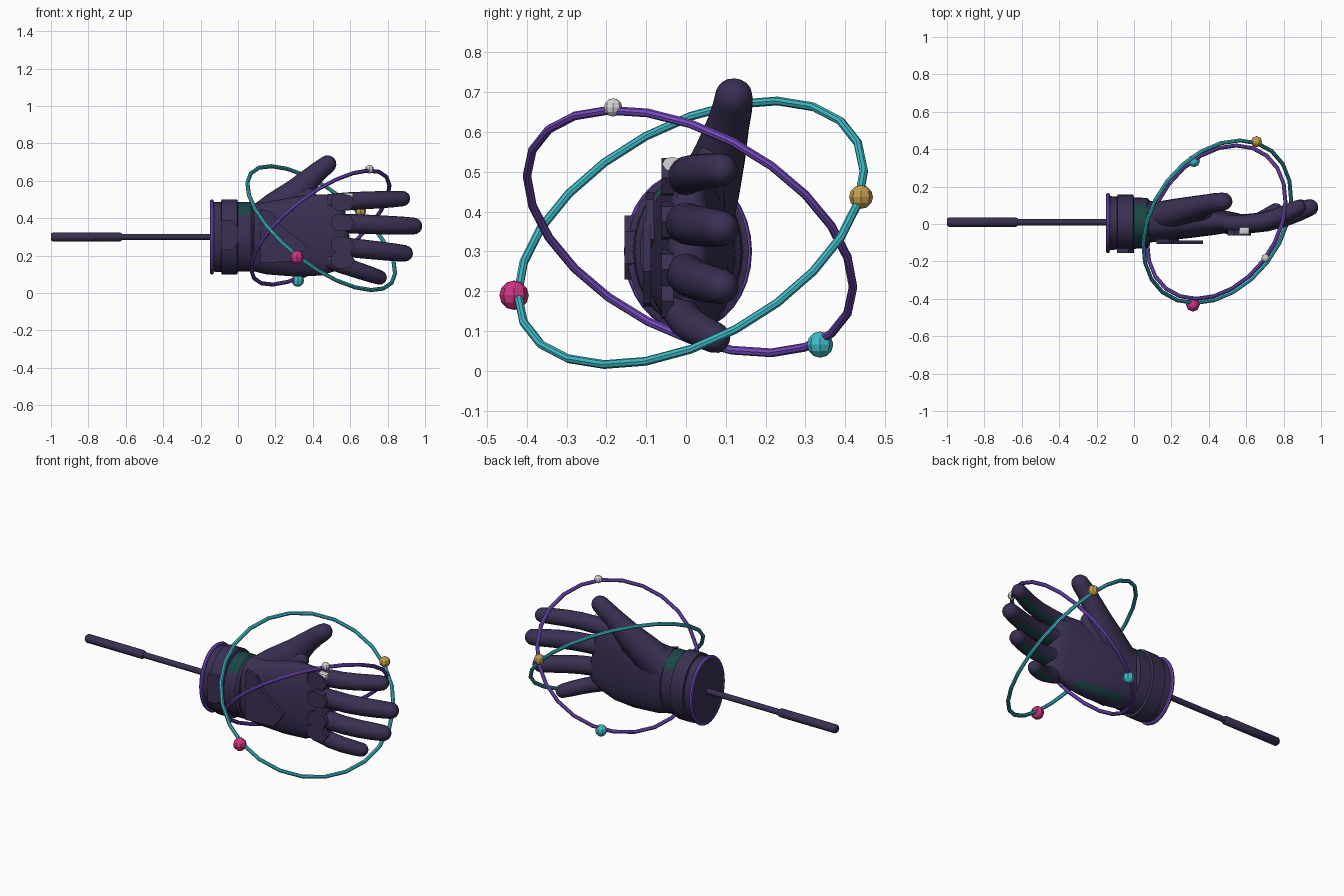
import bpy, bmesh, math
from mathutils import Vector

if "Cube" in bpy.data.objects:
    bpy.data.objects.remove(bpy.data.objects["Cube"])


def material(name, rgb):
    m = bpy.data.materials.new(name)
    m.diffuse_color = (*rgb, 1)
    m.use_nodes = True
    m.node_tree.nodes["Principled BSDF"].inputs["Base Color"].default_value = m.diffuse_color
    return m


DARK = material("dark violet", (0.042, 0.029, 0.085))
TEAL = material("deep teal", (0.010, 0.062, 0.060))
PURPLE = material("bright purple", (0.19, 0.075, 0.55))
CYAN = material("cyan", (0.05, 0.50, 0.58))
PINK = material("pink", (0.62, 0.035, 0.23))
GOLD = material("gold", (0.56, 0.34, 0.08))
WHITE = material("pale grey", (0.68, 0.67, 0.68))


def finish(name, bm, mats, rule=None, angle=35):
    """Turn a bmesh into a named object; rule(face) picks the material."""
    bmesh.ops.recalc_face_normals(bm, faces=bm.faces)
    bm.normal_update()
    if rule:
        for f in bm.faces:
            f.material_index = int(rule(f.normal, f.calc_center_median()))
    me = bpy.data.meshes.new(name)
    bm.to_mesh(me)
    bm.free()
    ob = bpy.data.objects.new(name, me)
    bpy.context.collection.objects.link(ob)
    for m in mats:
        me.materials.append(m)
    if angle:
        bpy.ops.object.select_all(action='DESELECT')
        ob.select_set(True)
        bpy.context.view_layer.objects.active = ob
        bpy.ops.object.shade_smooth_by_angle(angle=math.radians(angle))
    return ob


def loft(name, secs, mats, rule=None, sides=16, power=1.0, round_tip=False, angle=40):
    """Skin oval sections (x, y, z, y radius, cross radius) along a path."""
    secs = [(Vector(s[:3]), s[3], s[4]) for s in secs]
    if round_tip:
        c, a, b = secs[-1]
        t = (c - secs[-2][0]).normalized()
        for k in (25, 50, 70, 84):
            s, q = math.sin(math.radians(k)), math.cos(math.radians(k))
            secs.append((c + t * a * s, a * q, b * q))
    bm = bmesh.new()
    rings = []
    for i, (c, a, b) in enumerate(secs):
        t = secs[min(i + 1, len(secs) - 1)][0] - secs[max(i - 1, 0)][0]
        t.normalize()
        u = Vector((0, 1, 0)) - t * t.y
        u.normalize()
        v = t.cross(u)
        ring = []
        for k in range(sides):
            w = 2 * math.pi * k / sides
            p, q = math.cos(w), math.sin(w)
            p = math.copysign(abs(p) ** power, p)
            q = math.copysign(abs(q) ** power, q)
            ring.append(bm.verts.new(c + u * a * p + v * b * q))
        rings.append(ring)
    for r, s in zip(rings, rings[1:]):
        for k in range(sides):
            n = (k + 1) % sides
            bm.faces.new((r[k], r[n], s[n], s[k]))
    bm.faces.new(rings[0])
    bm.faces.new(rings[-1])
    return finish(name, bm, mats, rule, angle)


def hoop(name, centre, normal, ru, rv, tube, mat, segs=24, sides=8):
    """Closed tube ring around the normal, with two radii."""
    n = Vector(normal).normalized()
    u = Vector((0, 1, 0)) - n * n.y
    u.normalize()
    v = n.cross(u)
    bm = bmesh.new()
    rings = []
    for i in range(segs):
        w = 2 * math.pi * i / segs
        d = u * math.cos(w) + v * math.sin(w)
        c = Vector(centre) + u * ru * math.cos(w) + v * rv * math.sin(w)
        rings.append([bm.verts.new(c + tube * (d * math.cos(h) + n * math.sin(h)))
                      for h in (2 * math.pi * k / sides for k in range(sides))])
    for i in range(segs):
        r, s = rings[i], rings[(i + 1) % segs]
        for k in range(sides):
            m = (k + 1) % sides
            bm.faces.new((r[k], r[m], s[m], s[k]))
    return finish(name, bm, [mat])


def bead(name, pos, r, mat):
    bm = bmesh.new()
    bmesh.ops.create_uvsphere(bm, u_segments=8, v_segments=6, radius=r)
    bmesh.ops.translate(bm, vec=pos, verts=bm.verts)
    finish(name, bm, [mat], angle=None)


def plate(name, outline, y, thick, mat):
    """Flat panel facing the front, outlined in x and z."""
    bm = bmesh.new()
    f = bm.faces.new([bm.verts.new((x, y, z)) for x, z in outline])
    ext = bmesh.ops.extrude_face_region(bm, geom=[f])
    vs = [e for e in ext['geom'] if isinstance(e, bmesh.types.BMVert)]
    bmesh.ops.translate(bm, vec=(0, thick, 0), verts=vs)
    finish(name, bm, [mat], angle=None)


# Support rod with thicker grip
loft("rod", [(-0.64, 0.01, 0.3, 0.017, 0.017), (-0.12, 0.01, 0.3, 0.017, 0.017)], [DARK], sides=10)
loft("rod_grip", [(x, 0.01, 0.3, r, r) for x, r in
                  ((-1.0, 0.018), (-0.99, 0.025), (-0.63, 0.025), (-0.62, 0.018))], [DARK], sides=10)

# Stepped wrist cuff, teal on the thumb side
loft("cuff", [(x, 0.005, 0.3, a, b) for x, a, b in
              ((-0.15, 0.145, 0.185), (-0.09, 0.142, 0.188), (-0.088, 0.153, 0.2),
               (-0.005, 0.153, 0.2), (0.0, 0.138, 0.186), (0.07, 0.134, 0.186),
               (0.085, 0.12, 0.175))],
     [DARK, TEAL], lambda n, c: c.x > 0.0 and c.x < 0.08 and n.z > 0.45, sides=28, angle=30)
hoop("cuff_ring", (-0.14, 0.005, 0.3), (1, 0, 0), 0.15, 0.19, 0.011, PURPLE, 32)
plate("cuff_panel", [(-0.09, 0.39), (-0.03, 0.39), (0.0, 0.35), (0.0, 0.27), (-0.03, 0.23), (-0.09, 0.23)],
      -0.155, 0.03, DARK)

# Palm, teal along the little finger edge
loft("palm", [(0.04, 0.01, 0.30, 0.115, 0.172), (0.15, 0.015, 0.295, 0.105, 0.195),
              (0.30, 0.015, 0.30, 0.09, 0.213), (0.42, 0.012, 0.31, 0.072, 0.218),
              (0.50, 0.01, 0.325, 0.058, 0.205), (0.56, 0.005, 0.335, 0.05, 0.185),
              (0.59, 0.005, 0.34, 0.03, 0.165)],
     [DARK, TEAL], lambda n, c: c.y > 0.03 and n.z < -0.45 and 0.12 < c.x < 0.45,
     sides=28, power=0.8, angle=60)

# Thumb with a broad root
loft("thumb", [(0.10, 0.035, 0.36, 0.08, 0.10), (0.22, 0.055, 0.45, 0.08, 0.10),
               (0.32, 0.085, 0.54, 0.065, 0.078), (0.39, 0.105, 0.615, 0.054, 0.058),
               (0.435, 0.115, 0.655, 0.051, 0.052), (0.478, 0.12, 0.688, 0.048, 0.048)],
     [DARK], round_tip=True, angle=60)
loft("thumb_web", [(0.26, 0.04, 0.40, 0.06, 0.10), (0.33, 0.05, 0.48, 0.05, 0.07),
                   (0.375, 0.06, 0.53, 0.035, 0.05)], [DARK], round_tip=True, angle=60)

# Fingers: base z, tip z, tip x, radius; each bends toward the palm side
FINGERS = {"index": (0.485, 0.505, 0.925, 0.046), "middle": (0.375, 0.358, 0.99, 0.050),
           "ring": (0.255, 0.212, 0.94, 0.049), "little": (0.175, 0.083, 0.80, 0.043)}
for name, (z0, z1, tip, r) in FINGERS.items():
    x0, x1 = 0.48, tip - r
    shift = -0.015 if name == "little" else 0.0
    path = []
    for t, y, s in ((0, 0.005, 0.95), (0.25, 0.0, 1.05), (0.5, 0.012, 1.03),
                    (0.7, 0.035, 1.0), (0.86, 0.062, 0.97), (1, 0.088, 0.9)):
        path.append((x0 + (x1 - x0) * t, y + shift, z0 + (z1 - z0) * t, r * s, r * s))
    loft(name + "_finger", path, [DARK, TEAL],
         lambda n, c: n.z < -0.7 and n.y > 0 and 0.62 < c.x < 0.86,
         round_tip=True, angle=60)
    # Angular knuckle guard over the finger root
    plate(name + "_knuckle_guard",
          [(0.50, z0 + 0.03), (0.54, z0 + 0.05), (0.60, z0 + 0.038), (0.625, z0),
           (0.60, z0 - 0.04), (0.54, z0 - 0.045), (0.50, z0 - 0.025)], -0.062, 0.03, DARK)

# Pale knuckle stud
loft("knuckle_stud", [(0.565, -0.035, 0.52, 0.025, 0.018), (0.615, -0.035, 0.52, 0.025, 0.018)],
     [WHITE], sides=8)

# Angular panels on the back of the hand
plate("hand_panel", [(0.20, 0.385), (0.37, 0.25), (0.31, 0.17), (0.12, 0.16), (0.12, 0.33)],
      -0.108, 0.02, DARK)
plate("hand_panel_upper", [(0.12, 0.45), (0.19, 0.43), (0.24, 0.33), (0.12, 0.29)], -0.10, 0.02, DARK)

# Two tilted orbit hoops and their beads
hoop("cyan_orbit", (0.445, 0.012, 0.347), (0.56, -0.412, 0.72), 0.477, 0.477, 0.011, CYAN)
hoop("purple_orbit", (0.44, 0.01, 0.35), (-0.559, 0.395, 0.73), 0.446, 0.446, 0.011, PURPLE)
bead("pink_bead", (0.315, -0.432, 0.19), 0.037, PINK)
bead("gold_bead", (0.655, 0.44, 0.437), 0.03, GOLD)
bead("cyan_bead", (0.32, 0.337, 0.066), 0.033, CYAN)
bead("pale_bead", (0.703, -0.183, 0.662), 0.023, WHITE)
